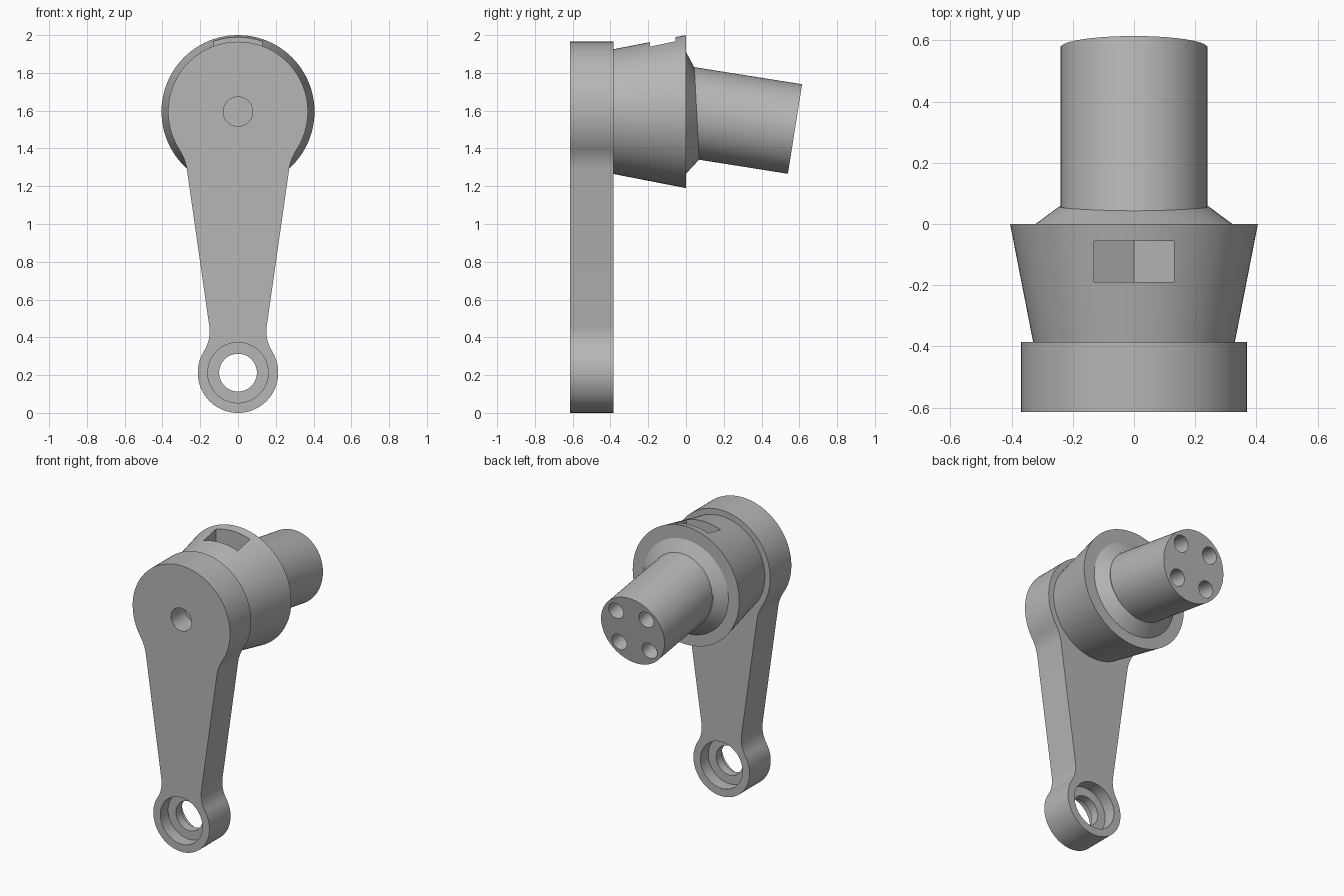
import bpy, bmesh
from math import sin, cos, pi, radians, sqrt, atan2
from mathutils import Vector

cube = bpy.data.objects.get("Cube")
if cube:
    bpy.data.objects.remove(cube, do_unlink=True)

# Single plain grey
GREY = (0.47, 0.47, 0.47, 1)
grey = bpy.data.materials.new("machined_grey")
grey.use_nodes = True
grey.diffuse_color = GREY
grey.node_tree.nodes["Principled BSDF"].inputs["Base Color"].default_value = GREY

HUB_Z, EYE_Z = 1.595, 0.213
ARM_FRONT, ARM_BACK = -0.615, -0.385
TILT = radians(9)


def ring(x, y, z, r, tilt=0.0, n=96):
    """Circle facing along y, leaning back at the top by the tilt."""
    angles = [2 * pi * i / n for i in range(n)]
    return [Vector((x + r * cos(a), y + r * sin(a) * sin(tilt),
                    z + r * sin(a) * cos(tilt))) for a in angles]


def loft(name, rings):
    """Closed solid through matching rings of points."""
    bm = bmesh.new()
    loops = [[bm.verts.new(p) for p in points] for points in rings]
    for a, b in zip(loops, loops[1:]):
        for i in range(len(a)):
            j = (i + 1) % len(a)
            bm.faces.new((a[i], a[j], b[j], b[i]))
    bm.faces.new(loops[0])
    bm.faces.new(loops[-1])
    bmesh.ops.recalc_face_normals(bm, faces=bm.faces)
    mesh = bpy.data.meshes.new(name)
    bm.to_mesh(mesh)
    bm.free()
    mesh.materials.append(grey)
    obj = bpy.data.objects.new(name, mesh)
    bpy.context.collection.objects.link(obj)
    return obj


def prism(name, profile, y0, y1):
    return loft(name, [[Vector((x, y, z)) for x, z in profile] for y in (y0, y1)])


def select(obj):
    bpy.ops.object.select_all(action='DESELECT')
    obj.select_set(True)
    bpy.context.view_layer.objects.active = obj


def cut(obj, cutter):
    cutter.hide_render = True
    mod = obj.modifiers.new("cut", 'BOOLEAN')
    mod.operation = 'DIFFERENCE'
    mod.solver = 'EXACT'
    mod.object = cutter
    select(obj)
    bpy.ops.object.modifier_apply(modifier=mod.name)
    bpy.data.objects.remove(cutter, do_unlink=True)


def drill(obj, z, r, y0, y1):
    cut(obj, loft("drill", [ring(0, y, z, r, n=64) for y in (y0, y1)]))


def arc(c, r, a0, a1, n):
    return [c + r * Vector((cos(a0 + (a1 - a0) * i / n), sin(a0 + (a1 - a0) * i / n)))
            for i in range(n + 1)]


def fillet(o, r, p, d, normal, R, upper):
    """Concave arc joining a circle to a straight side."""
    base = p + normal * R - o
    b = base.dot(d)
    root = sqrt(b * b - base.dot(base) + (r + R) ** 2)
    c = o + base + d * (-b - root if upper else -b + root)
    to_circle, to_line = o - c, -normal
    return arc(c, R, atan2(to_circle.y, to_circle.x) % (2 * pi),
               atan2(to_line.y, to_line.x) % (2 * pi), 12)


# Arm: right half outline from top to bottom, then mirrored
hub_c, eye_c = Vector((0, HUB_Z)), Vector((0, EYE_Z))
side_p = Vector((0.155, 0.48))
side_d = (Vector((0.265, 1.25)) - side_p).normalized()
side_n = Vector((side_d.y, -side_d.x))
top_fillet = fillet(hub_c, 0.37, side_p, side_d, side_n, 0.27, True)
eye_fillet = fillet(eye_c, 0.213, side_p, side_d, side_n, 0.2, False)[::-1]
v, w = top_fillet[0] - hub_c, eye_fillet[-1] - eye_c
half = (arc(hub_c, 0.37, pi / 2, atan2(v.y, v.x), 40)[:-1] + top_fillet + eye_fillet
        + arc(eye_c, 0.213, atan2(w.y, w.x), -pi / 2, 36)[1:])
outline = half + [Vector((-p.x, p.y)) for p in half[-2:0:-1]]
arm = prism("crank_arm", outline, ARM_FRONT, ARM_BACK)

# Eye bore with a counterbore on each face, and the blind centre hole
drill(arm, EYE_Z, 0.1, -0.8, -0.2)
drill(arm, EYE_Z, 0.16, -0.8, ARM_FRONT + 0.085)
drill(arm, EYE_Z, 0.16, ARM_BACK - 0.085, -0.2)
drill(arm, HUB_Z, 0.078, -0.8, ARM_FRONT + 0.15)

# Flared hub with a sloping shoulder at the back
hub = loft("flared_hub", [
    ring(0, ARM_BACK - 0.01, HUB_Z, 0.328),
    ring(0, 0, HUB_Z, 0.405),
    ring(0, 0, HUB_Z - 0.007, 0.322),
    ring(0, 0.057, 1.585, 0.244, radians(-3)),
])

# Pocket in the top of the hub with a shallow vee floor
pocket = [(-0.13, 2.1), (0.13, 2.1), (0.13, 1.8), (0, 1.73), (-0.13, 1.8)]
cut(hub, prism("pocket", pocket, -0.19, -0.055))

# Drooping shaft with four blind holes in its end
axis = Vector((0, cos(TILT), -sin(TILT)))
up = Vector((0, sin(TILT), cos(TILT)))
end = Vector((0, 0.577, 1.503))
shaft = loft("tilted_shaft", [ring(*p, 0.24, TILT) for p in (end - axis * 0.62, end)])
for sx in (-1, 1):
    for sz in (-1, 1):
        p = end + Vector((sx * 0.115, 0, 0)) + up * (sz * 0.115)
        cut(shaft, loft("drill", [ring(*(p + axis * t), 0.056, TILT, 40)
                                  for t in (-0.3, 0.1)]))

# Smooth round walls, crisp edges
for obj in (arm, hub, shaft):
    select(obj)
    bpy.ops.object.shade_smooth_by_angle(angle=radians(25))
